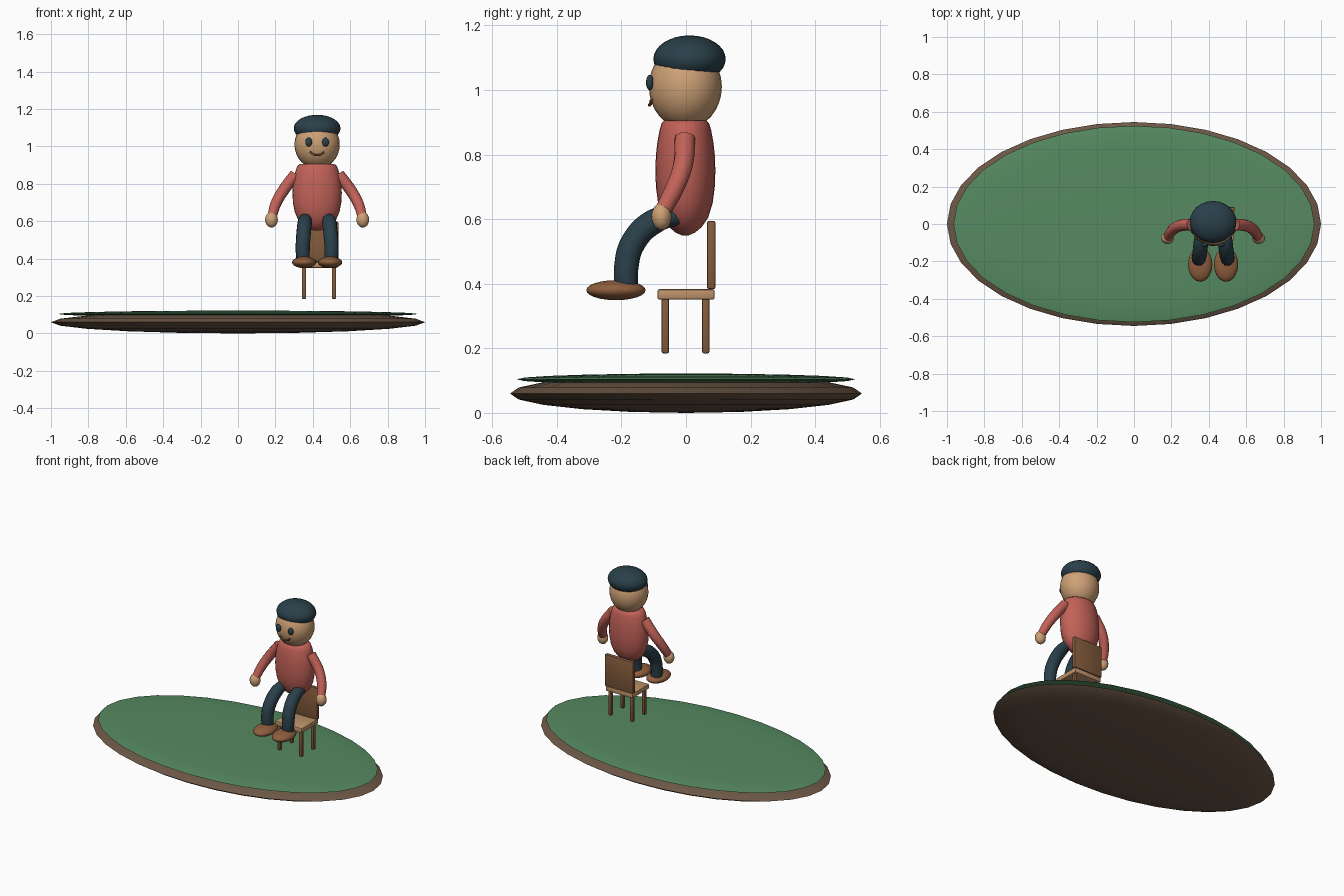
import bpy, bmesh, math
from mathutils import Vector

if "Cube" in bpy.data.objects:
    bpy.data.objects.remove(bpy.data.objects["Cube"])

CX = 0.423  # centre of the sitting figure
CHAIR_X = 0.433


def material(name, r, g, b):
    m = bpy.data.materials.new(name)
    lin = [((c / 255 + 0.055) / 1.055) ** 2.4 for c in (r, g, b)]
    m.diffuse_color = (*lin, 1)
    m.use_nodes = True
    m.node_tree.nodes["Principled BSDF"].inputs["Base Color"].default_value = m.diffuse_color
    return m


GRASS = material("grass green", 86, 138, 97)
EARTH = material("earth brown", 108, 87, 70)
SHIRT = material("shirt red", 194, 98, 88)
SKIN = material("skin tan", 206, 161, 118)
DARK = material("dark teal", 42, 64, 74)
WOOD = material("wood brown", 132, 92, 60)
SEAT = material("light wood", 190, 147, 106)
SHOE = material("shoe brown", 142, 94, 61)
MOUTH = material("mouth brown", 120, 72, 46)


def finish(ob, name, mat, angle=40):
    ob.name = name
    ob.data.materials.append(mat)
    bpy.ops.object.select_all(action='DESELECT')
    ob.select_set(True)
    bpy.context.view_layer.objects.active = ob
    bpy.ops.object.shade_smooth_by_angle(angle=math.radians(angle))
    return ob


def from_bmesh(bm, name, mat, angle=40):
    bmesh.ops.recalc_face_normals(bm, faces=bm.faces)
    me = bpy.data.meshes.new(name)
    bm.to_mesh(me)
    bm.free()
    ob = bpy.data.objects.new(name, me)
    bpy.context.collection.objects.link(ob)
    return finish(ob, name, mat, angle)


def ellipsoid(name, mat, loc, radii, seg=24, rings=16, angle=60):
    bpy.ops.mesh.primitive_uv_sphere_add(segments=seg, ring_count=rings, radius=1, location=loc)
    ob = bpy.context.object
    ob.scale = radii
    bpy.ops.object.transform_apply(location=False, rotation=False, scale=True)
    return finish(ob, name, mat, angle)


def box(name, mat, loc, size, bevel=0.006):
    bm = bmesh.new()
    bmesh.ops.create_cube(bm, size=1)
    bmesh.ops.scale(bm, vec=size, verts=bm.verts)
    bmesh.ops.bevel(bm, geom=bm.edges[:], offset=bevel, segments=2, profile=0.5, affect='EDGES')
    bmesh.ops.translate(bm, vec=loc, verts=bm.verts)
    return from_bmesh(bm, name, mat)


def lathe(name, mat, loc, rx, ry, profile, seg=28):
    bm = bmesh.new()
    rows = []
    for z, f in profile:
        rows.append([bm.verts.new((loc[0] + rx * f * math.cos(a), loc[1] + ry * f * math.sin(a), z))
                     for a in (2 * math.pi * i / seg for i in range(seg))])
    for low, high in zip(rows, rows[1:]):
        for i in range(seg):
            j = (i + 1) % seg
            bm.faces.new((low[i], low[j], high[j], high[i]))
    bm.faces.new(rows[0])
    bm.faces.new(rows[-1])
    return from_bmesh(bm, name, mat)


def tube(name, mat, points, radii):
    """Smooth capped tube through the points."""
    cu = bpy.data.curves.new(name, 'CURVE')
    cu.dimensions = '3D'
    cu.bevel_depth = 1
    cu.bevel_resolution = 4
    cu.use_fill_caps = True
    cu.resolution_u = 8
    sp = cu.splines.new('BEZIER')
    sp.bezier_points.add(len(points) - 1)
    for bp, p, r in zip(sp.bezier_points, points, radii):
        bp.co = Vector(p)
        bp.radius = r
        bp.handle_left_type = bp.handle_right_type = 'AUTO'
    ob = bpy.data.objects.new(name, cu)
    bpy.context.collection.objects.link(ob)
    bpy.ops.object.select_all(action='DESELECT')
    ob.select_set(True)
    bpy.context.view_layer.objects.active = ob
    bpy.ops.object.convert(target='MESH')
    return finish(bpy.context.object, name, mat)


# Ground: two flattened discs
ellipsoid("earth_base", EARTH, (0, 0, 0.06), (1, 0.545, 0.06), 32, 10)
ellipsoid("grass_top", GRASS, (0, 0, 0.104), (0.965, 0.525, 0.018), 32, 10)

# Chair
box("seat", SEAT, (CHAIR_X, 0, 0.367), (0.2, 0.177, 0.032))
box("chair_back", WOOD, (CHAIR_X, 0.078, 0.489), (0.21, 0.026, 0.212))
for sx, side in ((-1, "left"), (1, "right")):
    for y, end in ((-0.064, "front"), (0.061, "back")):
        box(f"chair_leg_{end}_{side}", WOOD, (CHAIR_X + sx * 0.08, y, 0.27),
            (0.023, 0.023, 0.172))

# Torso
lathe("torso", SHIRT, (CX, -0.002), 0.132, 0.093,
      [(0.55, 0.12), (0.558, 0.32), (0.575, 0.54), (0.605, 0.76), (0.65, 0.91), (0.70, 0.98),
       (0.75, 1.0), (0.80, 0.98), (0.84, 0.93), (0.875, 0.86), (0.897, 0.79), (0.905, 0.70)])

# Head and cap
ellipsoid("head", SKIN, (CX, -0.002, 1.01), (0.121, 0.113, 0.13))
ellipsoid("cap", DARK, (CX, 0.011, 1.096), (0.125, 0.112, 0.073))

# Smile
smile = [(CX + dx, -0.113 + 0.03 * abs(dx) / 0.037 * 0.2, 0.953 + 0.017 * (dx / 0.037) ** 2)
         for dx in (-0.037, -0.019, 0, 0.019, 0.037)]
tube("mouth", MOUTH, smile, [0.005] * 5)

# Mirrored limbs and eyes
for s, side in ((-1, "left"), (1, "right")):
    ellipsoid(f"eye_{side}", DARK, (CX + s * 0.045, -0.112, 1.023), (0.018, 0.012, 0.024), 16, 10)
    tube(f"arm_{side}", SHIRT,
         [(CX + s * 0.115, -0.003, 0.85), (CX + s * 0.18, -0.01, 0.765),
          (CX + s * 0.222, -0.038, 0.69), (CX + s * 0.24, -0.07, 0.63)],
         [0.032, 0.031, 0.029, 0.026])
    ellipsoid(f"hand_{side}", SKIN, (CX + s * 0.244, -0.076, 0.608), (0.034, 0.031, 0.042), 16, 12)
    tube(f"leg_{side}", DARK,
         [(CX + s * 0.062, -0.015, 0.615), (CX + s * 0.066, -0.10, 0.592),
          (CX + s * 0.073, -0.165, 0.525), (CX + s * 0.077, -0.185, 0.45),
          (CX + s * 0.075, -0.185, 0.385)],
         [0.03, 0.039, 0.039, 0.038, 0.036])
    ellipsoid(f"shoe_{side}", SHOE, (CX + s * 0.069, -0.217, 0.38), (0.065, 0.092, 0.031), 20, 12)
